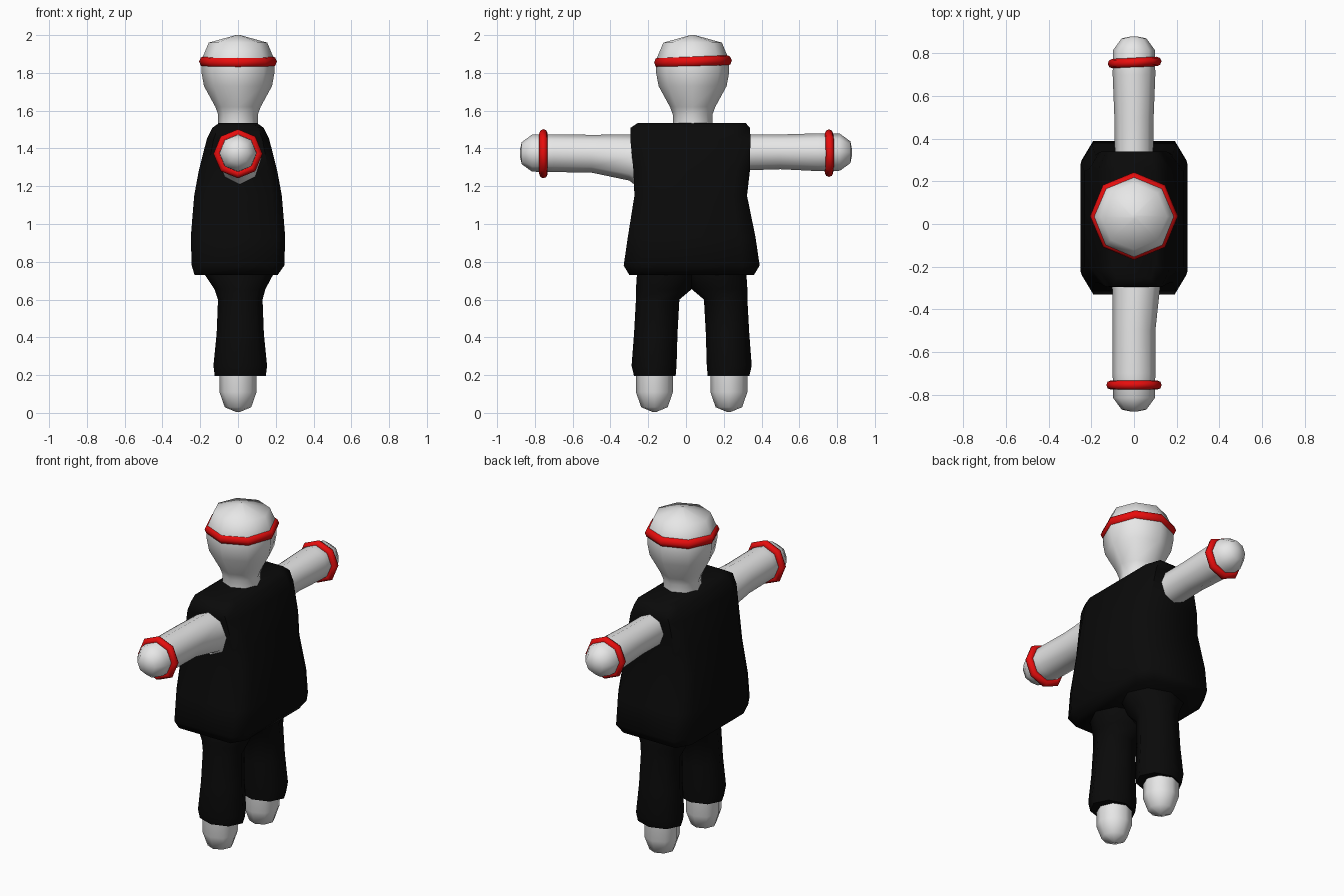
import bpy, bmesh, math
from mathutils import Vector

cube = bpy.data.objects.get("Cube")
if cube:
    bpy.data.objects.remove(cube)


def material(name, rgb):
    m = bpy.data.materials.new(name)
    m.use_nodes = True
    m.diffuse_color = (*rgb, 1)
    bsdf = next(n for n in m.node_tree.nodes if n.type == 'BSDF_PRINCIPLED')
    bsdf.inputs["Base Color"].default_value = (*rgb, 1)
    return m


WHITE = material("white skin", (0.8, 0.8, 0.8))
BLACK = material("black cloth", (0.003, 0.003, 0.003))
RED = material("red band", (0.8, 0.004, 0.004))

OCTAGON = [(math.cos(i * math.pi / 4), math.sin(i * math.pi / 4)) for i in range(8)]
BOX = [(1, -.75), (1, .75), (.78, 1), (-.78, 1), (-1, .75), (-1, -.75), (-.78, -1), (.78, -1)]


def smooth(ob, angle):
    bpy.ops.object.select_all(action='DESELECT')
    ob.select_set(True)
    bpy.context.view_layer.objects.active = ob
    bpy.ops.object.shade_smooth_by_angle(angle=math.radians(angle))


def loft(name, mat, rings, section=OCTAGON, along_y=False, angle=60):
    """Rings are (position on axis, centre a, radius a, centre b, radius b)."""
    bm = bmesh.new()
    loops = []
    for t, ca, ra, cb, rb in rings:
        pts = [(ca + ra * u, cb + rb * v) for u, v in section]
        loops.append([bm.verts.new((a, t, b) if along_y else (a, b, t)) for a, b in pts])
    for lo, hi in zip(loops, loops[1:]):
        for i in range(len(lo)):
            j = (i + 1) % len(lo)
            bm.faces.new((lo[i], lo[j], hi[j], hi[i]))
    # close each end
    for loop in (loops[0], loops[-1]):
        bm.faces.new(loop)
    bmesh.ops.remove_doubles(bm, verts=bm.verts, dist=0.0005)
    bmesh.ops.recalc_face_normals(bm, faces=bm.faces)
    me = bpy.data.meshes.new(name)
    bm.to_mesh(me)
    bm.free()
    me.materials.append(mat)
    ob = bpy.data.objects.new(name, me)
    bpy.context.collection.objects.link(ob)
    smooth(ob, angle)
    return ob


def band(name, loc, major, minor, rot):
    bpy.ops.mesh.primitive_torus_add(location=loc, rotation=rot, major_segments=8,
                                     minor_segments=8, major_radius=major, minor_radius=minor)
    ob = bpy.context.object
    ob.name = name
    ob.data.materials.append(RED)
    smooth(ob, 60)
    return ob


MID = 0.03  # body centre line

# Head and neck
head_profile = [(1.40, .10), (1.53, .105), (1.58, .105), (1.62, .12), (1.73, .18),
                (1.80, .193), (1.87, .193), (1.96, .155), (2.0, .012)]
loft("head", WHITE, [(z, 0, r, MID + .005, r) for z, r in head_profile])
band("headband", (0, MID + .007, 1.86), .176, .03, (.03, 0, 0))

# Tunic
loft("tunic", BLACK, [
    (.73, -.01, .22, MID, .33),
    (.78, 0, .245, MID, .36),
    (.93, 0, .25, MID, .338),
    (1.15, 0, .232, MID - .005, .298),
    (1.28, 0, .208, MID, .308),
    (1.45, 0, .165, MID - .007, .318),
    (1.51, 0, .135, MID - .007, .316),
    (1.535, 0, .10, MID, .285),
], section=BOX)

# Trouser legs and feet
for side, name in ((-1, "right"), (1, "left")):
    def across(inner, outer):
        return MID + side * (inner + outer) / 2, (outer - inner) / 2

    leg = [(.195, .012, .135, .085, .305), (.25, .012, .142, .08, .318),
           (.42, .012, .125, .075, .305), (.60, .012, .118, .065, .295),
           (.655, .01, .135, 0, .295), (.73, .005, .18, -.02, .29),
           (.78, 0, .19, -.02, .27)]
    loft(name + "_trouser_leg", BLACK,
         [(z, cx, rx, *across(a, b)) for z, cx, rx, a, b in leg])
    foot = [(.005, .01), (.03, .07), (.11, .098), (.28, .098)]
    loft(name + "_foot", WHITE, [(z, 0, r, MID + side * .197, r) for z, r in foot])

# Arms with rounded hands
tip = [(.88, .012), (.87, .058), (.815, .098), (.70, .1)]
right_arm = [(-y, 0, r, 1.375, r) for y, r in tip]
right_arm += [(-.50, 0, .1, 1.372, .1), (-.30, .01, .112, 1.352, .122),
              (-.26, .01, .115, 1.335, .137), (-.18, .01, .09, 1.35, .1)]
loft("right_arm", WHITE, right_arm, along_y=True)
left_arm = [(y, 0, r, 1.38, r) for y, r in tip]
left_arm += [(.50, 0, .092, 1.382, .092), (.34, 0, .09, 1.38, .095), (.2, 0, .09, 1.38, .095)]
loft("left_arm", WHITE, left_arm, along_y=True)

# Wristbands
band("right_wristband", (0, -.755, 1.372), .108, .022, (math.pi / 2, 0, 0))
band("left_wristband", (.003, .757, 1.375), .104, .022, (math.pi / 2, 0, .05))
